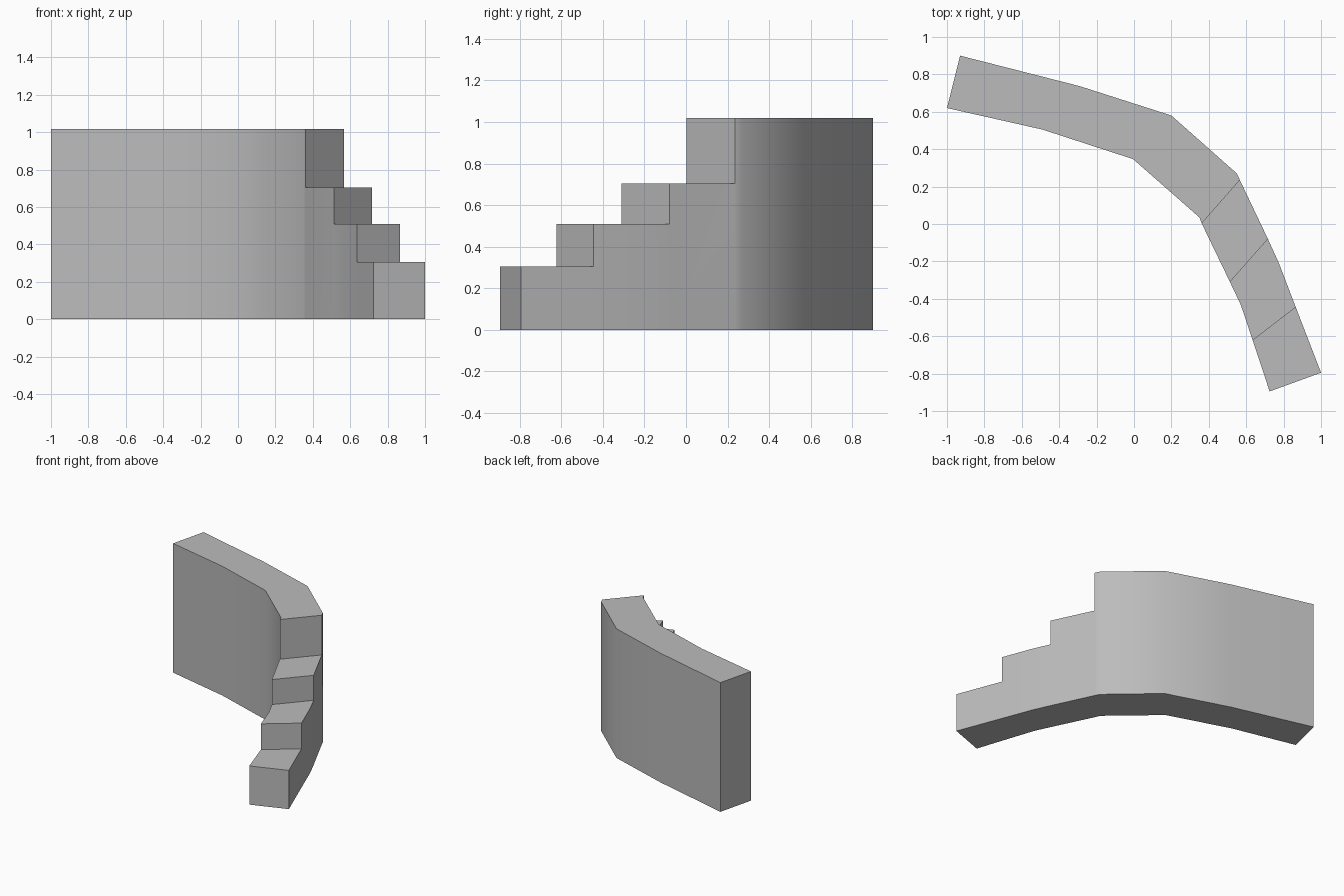
import bpy, bmesh, math

cube = bpy.data.objects.get("Cube")
if cube:
    bpy.data.objects.remove(cube, do_unlink=True)

# One flat stone colour
stone = bpy.data.materials.new("stone_grey")
stone.use_nodes = True
grey = (0.5, 0.5, 0.5, 1)
stone.diffuse_color = grey
stone.node_tree.nodes["Principled BSDF"].inputs["Base Color"].default_value = grey

# Plan stations along the wall: outer point, inner point, height of the next stretch
TOP, HIGH, MID, LOW = 1.018, 0.705, 0.508, 0.305
stations = [
    ((-0.93, 0.9), (-1, 0.62), TOP),
    ((-0.29, 0.737), (-0.49, 0.505), TOP),
    ((0.2, 0.58), (-0.005, 0.347), TOP),
    ((0.55, 0.27), (0.35, 0.035), TOP),
    ((0.566, 0.235), (0.362, 0.003), HIGH),
    ((0.716, -0.08), (0.513, -0.31), MID),
    ((0.775, -0.21), (0.57, -0.43), MID),
    ((0.865, -0.445), (0.635, -0.622), LOW),
    ((1, -0.795), (0.725, -0.895), LOW),
]

bm = bmesh.new()

# Columns of shared corners: ground plus every wall height meeting there
columns = []
for i, (outer, inner, height) in enumerate(stations):
    levels = sorted({0, height, stations[max(i - 1, 0)][2]})
    columns.append([{z: bm.verts.new((*p, z)) for z in levels} for p in (outer, inner)])

# Curved sides, treads and underside of each stretch
for a, b, (_, _, h) in zip(columns, columns[1:], stations):
    for side in (0, 1):
        up = [v for z, v in a[side].items() if z <= h]
        down = [v for z, v in b[side].items() if z <= h]
        bm.faces.new(up + down[::-1])
    for z in (0, h):
        bm.faces.new((a[0][z], a[1][z], b[1][z], b[0][z]))

# Step risers
for outer, inner in columns:
    if len(outer) > 2:
        _, low, high = outer
        bm.faces.new((outer[low], inner[low], inner[high], outer[high]))

# End caps
for outer, inner in (columns[0], columns[-1]):
    bm.faces.new(list(outer.values()) + list(inner.values())[::-1])

bmesh.ops.recalc_face_normals(bm, faces=bm.faces)
mesh = bpy.data.meshes.new("stepped_curved_wall")
bm.to_mesh(mesh)
bm.free()
mesh.materials.append(stone)

wall = bpy.data.objects.new("stepped_curved_wall", mesh)
bpy.context.collection.objects.link(wall)

# Soft shading around the bend, crisp steps and edges
bpy.context.view_layer.objects.active = wall
wall.select_set(True)
bpy.ops.object.shade_smooth_by_angle(angle=math.radians(35))
